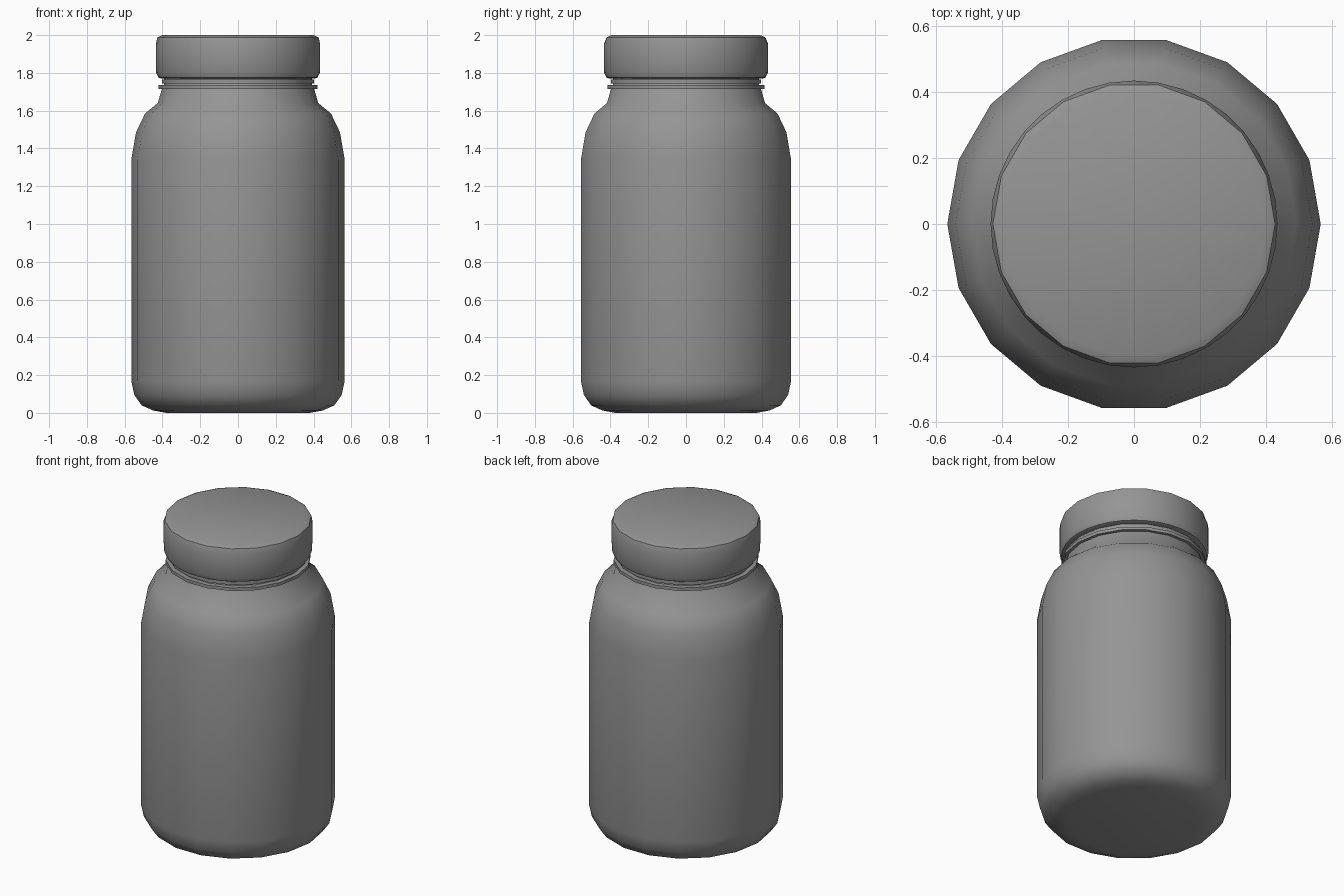
import bpy, bmesh, math

if "Cube" in bpy.data.objects:
    bpy.data.objects.remove(bpy.data.objects["Cube"])

grey = bpy.data.materials.new("dark_grey")
grey.diffuse_color = (0.3, 0.3, 0.3, 1)
grey.use_nodes = True
grey.node_tree.nodes["Principled BSDF"].inputs["Base Color"].default_value = grey.diffuse_color


def lathe(name, profile, sides, angle=50, facet_above=None):
    """Revolve (radius, height) points round z; radius 0 makes a pole.
    Rings above facet_above get flats between every second corner."""
    bm = bmesh.new()
    rings = []
    for r, z in profile:
        if r == 0:
            rings.append([bm.verts.new((0, 0, z))] * sides)
            continue
        ring = []
        for i in range(sides):
            a = 2 * math.pi * i / sides
            flat = facet_above is not None and z > facet_above and i % 2
            k = r * math.cos(2 * math.pi / sides) if flat else r
            ring.append(bm.verts.new((k * math.cos(a), k * math.sin(a), z)))
        rings.append(ring)
    for a, b in zip(rings, rings[1:]):
        for i in range(sides):
            j = (i + 1) % sides
            bm.faces.new(list(dict.fromkeys((a[i], a[j], b[j], b[i]))))
    bmesh.ops.remove_doubles(bm, verts=bm.verts[:], dist=1e-5)
    bmesh.ops.recalc_face_normals(bm, faces=bm.faces[:])
    mesh = bpy.data.meshes.new(name)
    bm.to_mesh(mesh)
    bm.free()
    mesh.materials.append(grey)
    ob = bpy.data.objects.new(name, mesh)
    bpy.context.collection.objects.link(ob)
    bpy.ops.object.select_all(action='DESELECT')
    ob.select_set(True)
    bpy.context.view_layer.objects.active = ob
    bpy.ops.object.shade_smooth_by_angle(angle=math.radians(angle))
    return ob


# Bottle: rounded base, straight wall, shoulder and neck
lathe("bottle_body", [
    (0, 0.005), (0.38, 0.0), (0.45, 0.013), (0.51, 0.04), (0.549, 0.095),
    (0.565, 0.17), (0.565, 1.34), (0.54, 1.485), (0.492, 1.585),
    (0.425, 1.64), (0.403, 1.715), (0.392, 1.73), (0.392, 1.775), (0, 1.775),
], 18)

# Thin flange and thread ridge round the neck
for name, r, z0, z1 in (("neck_flange", 0.422, 1.715, 1.735),
                        ("neck_ridge", 0.403, 1.745, 1.765)):
    lathe(name, [(0.38, z0), (r, z0), (r, z1), (0.38, z1), (0.38, z0)], 18)

# Cap: round wall, faceted top rim
lathe("cap", [
    (0, 1.77), (0.405, 1.77), (0.422, 1.776), (0.433, 1.80),
    (0.434, 1.955), (0.427, 1.988), (0.40, 2.0), (0, 2.0),
], 36, angle=40, facet_above=1.96)
